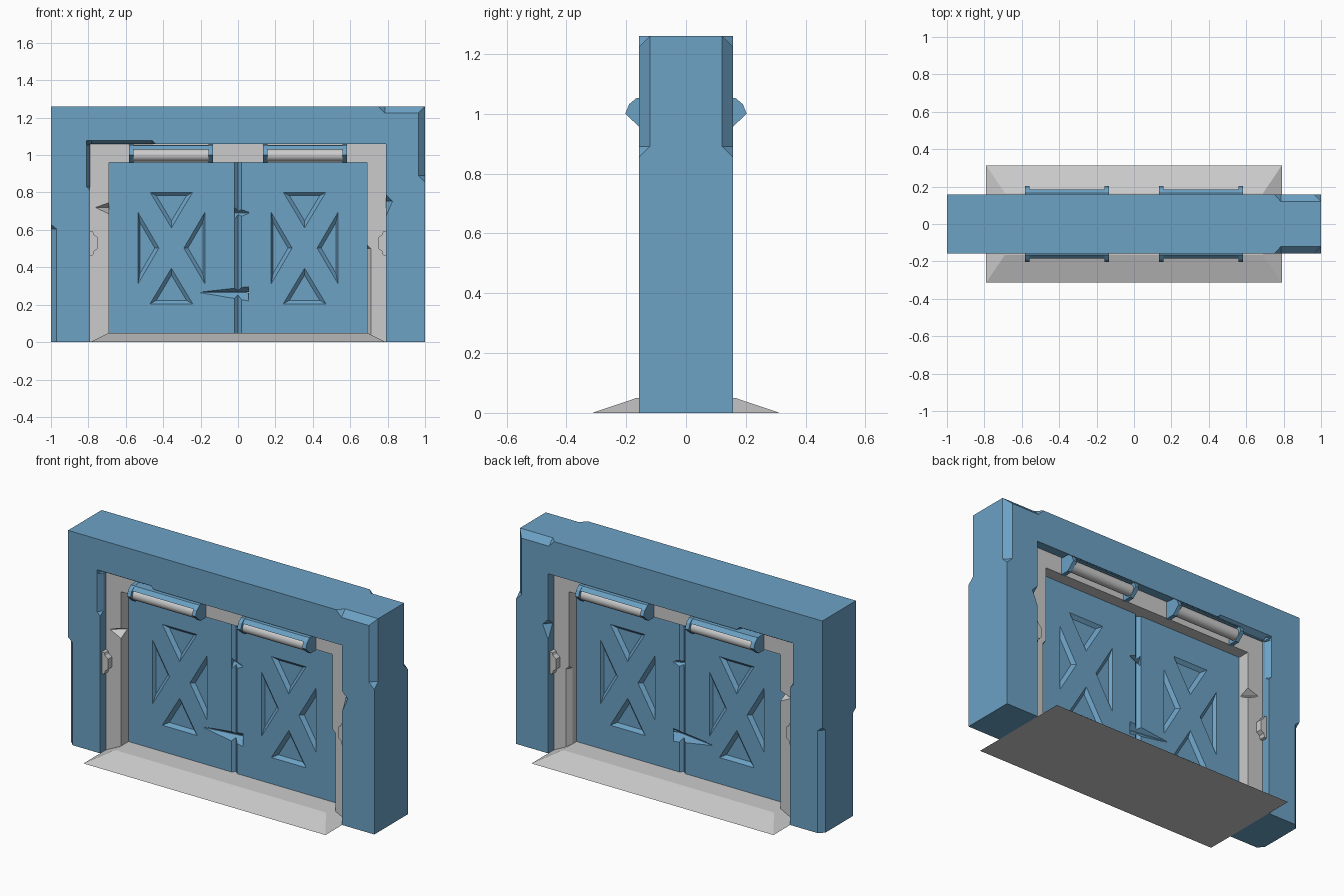
import bpy, bmesh, math
from mathutils import Vector, Matrix

if "Cube" in bpy.data.objects:
    bpy.data.objects.remove(bpy.data.objects["Cube"])

blue = bpy.data.materials.new("blue_metal")
blue.diffuse_color = (0.15, 0.36, 0.56, 1)
blue.use_nodes = True
blue.node_tree.nodes["Principled BSDF"].inputs["Base Color"].default_value = blue.diffuse_color
X, Y, Z = Vector((1, 0, 0)), Vector((0, 1, 0)), Vector((0, 0, 1))


def finish(name, bm, mat=None, mirror=""):
    bmesh.ops.recalc_face_normals(bm, faces=bm.faces)
    me = bpy.data.meshes.new(name)
    bm.to_mesh(me)
    bm.free()
    ob = bpy.data.objects.new(name, me)
    bpy.context.collection.objects.link(ob)
    if mat:
        me.materials.append(mat)
    if mirror:
        m = ob.modifiers.new("mirror", 'MIRROR')
        m.use_axis = tuple(a in mirror for a in "xyz")
        m.use_mirror_merge = False
    return ob


def prism(name, pts, axis, lo, hi, mat=None, mirror=""):
    """Extrude a profile: axis y takes (x, z) points, axis x takes (y, z) points."""
    bm = bmesh.new()
    place = (lambda a, b: (a, lo, b)) if axis == "y" else (lambda a, b: (lo, a, b))
    f = bm.faces.new([bm.verts.new(place(*p)) for p in pts])
    r = bmesh.ops.extrude_face_region(bm, geom=[f])
    move = (Y if axis == "y" else X) * (hi - lo)
    bmesh.ops.translate(bm, verts=[g for g in r["geom"] if isinstance(g, bmesh.types.BMVert)], vec=move)
    return finish(name, bm, mat, mirror)


def hull(bm, pts):
    r = bmesh.ops.convex_hull(bm, input=[bm.verts.new(p) for p in pts])
    junk = [g for g in r["geom_interior"] if isinstance(g, bmesh.types.BMVert)]
    bmesh.ops.delete(bm, geom=junk, context='VERTS')


def chip(bm, a, b, u, v, wu, wv, ta, tb):
    """Chamfer-shaped cutter along edge a-b, tapered by ta / tb at its ends."""
    a, b = Vector(a), Vector(b)
    t = (b - a).normalized()
    pts = []
    for p, s in ((a, ta), (b, -tb)):
        q = p + t * s
        U, V = q + u * wu, q + v * wv
        pts += [p * 1.5 - (U + V) * 0.25, U * 1.5 - V * 0.5, V * 1.5 - U * 0.5]
    hull(bm, pts)


def cut(ob, cutter):
    cutter.hide_render = True
    cutter.display_type = 'WIRE'
    m = ob.modifiers.new("cut", 'BOOLEAN')
    m.operation, m.solver, m.object, m.use_self = 'DIFFERENCE', 'EXACT', cutter, True


F, G, D = -0.157, -0.105, -0.035   # front planes of frame, lining, doors

# Outer frame with worn edges
frame = prism("outer_frame", [(-1, 0), (-0.79, 0), (-0.79, 1.06), (0.79, 1.06), (0.79, 0),
                              (1, 0), (1, 1.26), (-1, 1.26)], "y", F, -F, blue)
bm = bmesh.new()
w = 0.036
chip(bm, (0.75, F, 1.26), (1.1, F, 1.26), -Z, Y, w, w, 0.035, 0)
chip(bm, (1, F, 0.855), (1, F, 1.36), -X, Y, w, w, 0.035, 0)
chip(bm, (-1, F, -0.1), (-1, F, 0.63), X, Y, 0.03, 0.03, 0, 0.025)
chip(bm, (-0.79, F, 0.81), (-0.79, F, 1.075), -X, Y, 0.02, 0.03, 0.02, 0)
chip(bm, (-0.81, F, 1.06), (-0.44, F, 1.06), Z, Y, 0.018, 0.03, 0, 0.02)
chip(bm, (0.79, F, 0.67), (0.79, F, 0.79), X, Y, 0.035, 0.04, 0.08, 0.035)
cut(frame, finish("frame_cutter", bm, mirror="y"))

# Grey lining inside the opening
lining = prism("door_lining", [(-0.79, 0), (-0.69, 0), (-0.69, 0.96), (0.69, 0.96), (0.69, 0),
                               (0.79, 0), (0.79, 1.06), (-0.79, 1.06)], "y", G, -G)
bm = bmesh.new()
chip(bm, (-0.69, G, 0.685), (-0.69, G, 0.745), -X, Y, 0.07, 0.06, 0.034, 0.024)
chip(bm, (0.69, G, -0.1), (0.69, G, 0.52), X, Y, 0.02, 0.03, 0, 0.02)
cut(lining, finish("lining_cutter", bm, mirror="y"))

# Double ramp sill
bm = bmesh.new()
hull(bm, [(x * a, y * b, z) for a in (-1, 1) for b in (-1, 1)
          for x, y, z in ((0.79, 0.313, 0), (0.69, 0.165, 0.05))])
finish("ramp_sill", bm)

# Double door with centre seam and scratches
door = prism("double_door", [(-0.69, 0.04), (0.69, 0.04), (0.69, 0.96), (-0.69, 0.96)], "y", D, -D, blue)
bm = bmesh.new()
hull(bm, [(x, y, z) for z in (-0.1, 1.1) for x, y in ((-0.03, D - 0.01), (0.03, D - 0.01), (0, D + 0.018))])
chip(bm, (0, D, 0.23), (0, D, 0.29), -X, Y, 0.2, 0.028, 0.034, 0.022)
chip(bm, (0, D, 0.665), (0, D, 0.715), X, Y, 0.06, 0.026, 0.025, 0.021)
cut(door, finish("seam_cutter", bm, mirror="y"))

# Triangular sunken panels, leaving an X brace on each leaf
bm = bmesh.new()
cx, cz = 0.356, 0.503
for tri in ([(-0.112, 0.297), (0.112, 0.297), (0, 0.11)], [(-0.178, 0.188), (-0.178, -0.188), (-0.068, 0)]):
    for s in (1, -1):
        c = sum((Vector(p) for p in tri), Vector((0, 0))) / 3
        pts = []
        for k, y in ((1.18, D - 0.01), (0.72, D + 0.018)):
            for p in tri:
                q = (c + (Vector(p) - c) * k) * s
                pts.append((cx + q.x, y, cz + q.y))
        hull(bm, pts)
cut(door, finish("panel_cutter", bm, mirror="xy"))

# Lock plates on the jambs
prism("lock_plate", [(-0.795, 0.46), (-0.775, 0.465), (-0.77, 0.485), (-0.75, 0.5), (-0.75, 0.56),
                     (-0.77, 0.575), (-0.775, 0.59), (-0.795, 0.595)], "y", -0.14, 0.14, mirror="x")

# Lamps over each leaf, both sides: end caps, hood and tube
cap = [(-0.1, 0.957), (F, 0.957), (-0.203, 1.0), (-0.19, 1.032), (-0.165, 1.053), (-0.1, 1.057)]
for i, x in enumerate((0.135, 0.56)):
    prism("lamp_cap_%d" % i, cap, "x", x, x + 0.024, blue, "xy")
prism("lamp_hood", [(-0.1, 1.03), (-0.185, 1.03), (-0.165, 1.052), (-0.1, 1.055)], "x", 0.15, 0.57, blue, "xy")
bm = bmesh.new()
bmesh.ops.create_cone(bm, cap_ends=True, segments=24, radius1=0.033, radius2=0.033, depth=0.42,
                      matrix=Matrix.Translation((0.36, -0.152, 0.999)) @ Matrix.Rotation(math.pi / 2, 4, 'Y'))
tube = finish("lamp_tube", bm, mirror="xy")
bpy.context.view_layer.objects.active = tube
tube.select_set(True)
bpy.ops.object.shade_smooth_by_angle()
